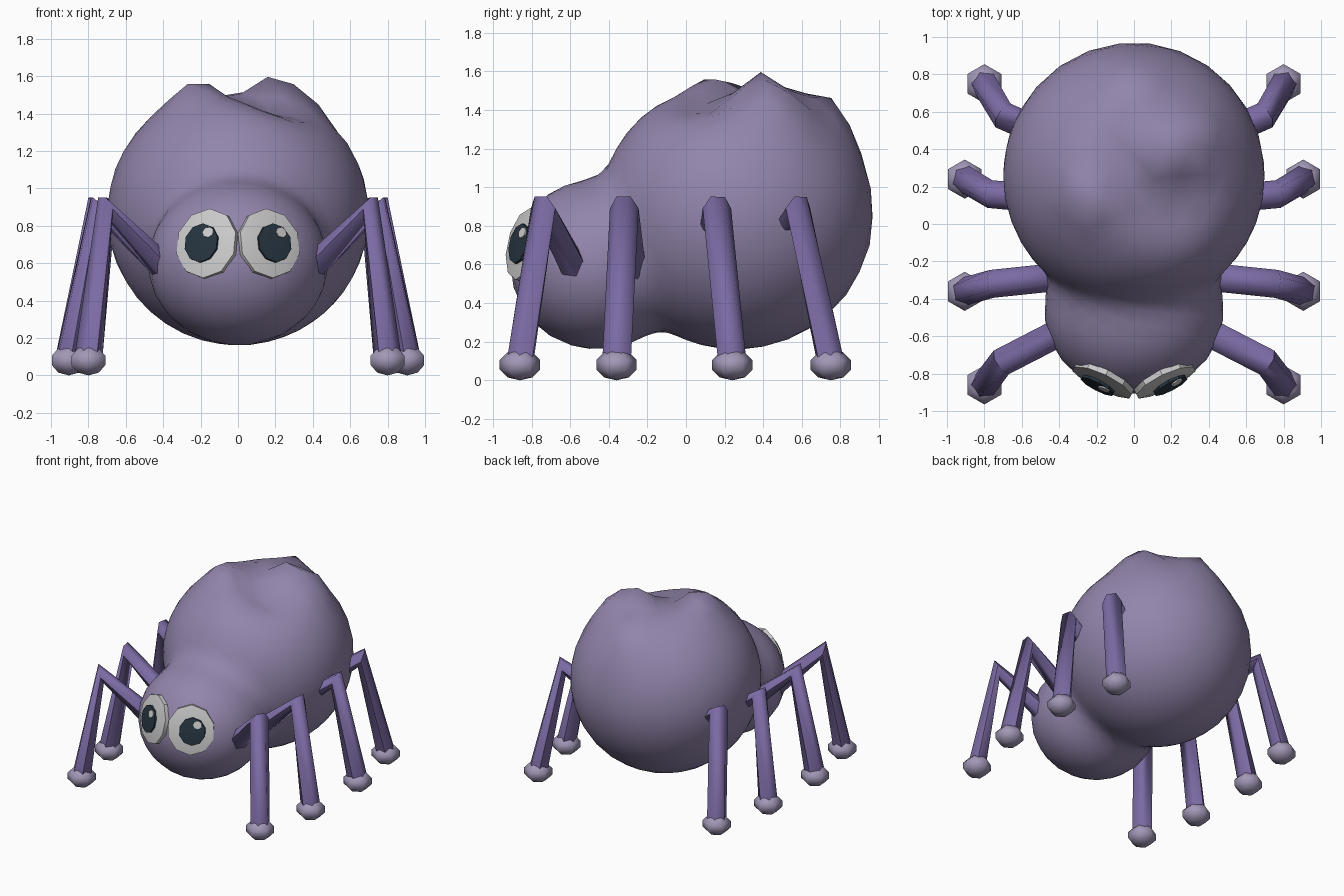
import bpy, bmesh, math
from mathutils import Vector, Matrix

if "Cube" in bpy.data.objects:
    bpy.data.objects.remove(bpy.data.objects["Cube"])


def material(name, r, g, b):
    m = bpy.data.materials.new(name)
    m.diffuse_color = (r, g, b, 1)
    m.use_nodes = True
    m.node_tree.nodes["Principled BSDF"].inputs["Base Color"].default_value = m.diffuse_color
    return m


BODY = material("body_purple", 0.29, 0.235, 0.41)
LEG = material("leg_purple", 0.20, 0.145, 0.37)
FOOT = material("foot_lilac", 0.36, 0.31, 0.47)
WHITE = material("eye_white", 0.72, 0.72, 0.70)
DARK = material("pupil_dark", 0.02, 0.035, 0.05)


def smooth(ob, angle):
    bpy.ops.object.select_all(action='DESELECT')
    ob.select_set(True)
    bpy.context.view_layer.objects.active = ob
    bpy.ops.object.shade_smooth_by_angle(angle=math.radians(angle))


def add_object(name, bm, mat, angle):
    mesh = bpy.data.meshes.new(name)
    bm.to_mesh(mesh)
    bm.free()
    ob = bpy.data.objects.new(name, mesh)
    bpy.context.collection.objects.link(ob)
    mesh.materials.append(mat)
    smooth(ob, angle)


# Body: abdomen and head ellipsoids blended outward from a shared inner point
ORIGIN = Vector((0, -0.1, 0.7))
ABDOMEN = (Vector((0, 0.26, 0.86)), Vector((0.70, 0.71, 0.70)))
HEAD = (Vector((0, -0.46, 0.60)), Vector((0.48, 0.45, 0.44)))
# Lumps and hollows on the back: x, y, height, spread
LUMPS = [(-0.23, 0.14, 0.10, 0.09), (0.15, 0.35, 0.12, 0.10),
         (0.36, 0.47, 0.12, 0.08), (0.0, 0.77, 0.10, 0.10),
         (0.20, 0.12, -0.12, 0.15), (-0.03, 0.28, -0.10, 0.13)]


def ray_exit(d, ellipsoid):
    c, a = ellipsoid
    o = Vector([(ORIGIN[i] - c[i]) / a[i] for i in range(3)])
    e = Vector([d[i] / a[i] for i in range(3)])
    A, B, C = e.dot(e), o.dot(e), o.dot(o) - 1
    return (-B + math.sqrt(B * B - A * C)) / A


bm = bmesh.new()
bmesh.ops.create_icosphere(bm, subdivisions=4, radius=1)
BLEND = 0.15
for v in bm.verts:
    d = v.co.normalized()
    ra, rh = ray_exit(d, ABDOMEN), ray_exit(d, HEAD)
    h = max(BLEND - abs(ra - rh), 0) / BLEND
    p = ORIGIN + d * (max(ra, rh) + h * h * BLEND / 4)
    if p.z > 1.1:
        p.z += sum(s * math.exp(-((p.x - x) ** 2 + (p.y - y) ** 2) / (2 * w * w))
                   for x, y, s, w in LUMPS)
    v.co = p
add_object("body", bm, BODY, 70)


# Eyes: shallow faceted domes that follow the curve of the head
def dome(name, frame, x, y, lift, rx, ry, sides, mat, skirt):
    def point(k, drop):
        a = 2 * math.pi * (k + 0.5) / sides
        px, py = x + rx * math.cos(a), y + ry * math.sin(a)
        return frame @ Vector((px, py, lift - drop - (px * px + py * py) / 0.96))
    bm = bmesh.new()
    tip = bm.verts.new(frame @ Vector((x, y, lift - (x * x + y * y) / 0.96)))
    top = [bm.verts.new(point(k, 0)) for k in range(sides)]
    low = [bm.verts.new(point(k, skirt)) for k in range(sides)]
    for k in range(sides):
        n = (k + 1) % sides
        bm.faces.new((tip, top[k], top[n]))
        bm.faces.new((top[k], low[k], low[n], top[n]))
    add_object(name, bm, mat, 35)


for side, s in (("left", -1), ("right", 1)):
    normal = Vector((s * 0.42, -0.87, 0.22))
    frame = (Matrix.Translation((s * 0.185, -0.878, 0.715))
             @ normal.to_track_quat('Z', 'Y').to_matrix().to_4x4())
    dome(side + "_eye_white", frame, 0, 0, 0, 0.178, 0.19, 10, WHITE, 0.03)
    dome(side + "_pupil", frame, s * 0.015, -0.005, 0.008, 0.1, 0.106, 10, DARK, 0.015)
    dome(side + "_eye_glint", frame, s * 0.015 + 0.04, 0.05, 0.014,
         0.033, 0.03, 7, WHITE, 0.01)

# Legs: six-sided bent tubes with rounded feet, mirrored left and right
LEGS = [("front", (0.38, -0.57, 0.56), (0.71, -0.74, 0.89), (0.80, -0.86, 0.09)),
        ("mid_front", (0.38, -0.28, 0.56), (0.76, -0.32, 0.89), (0.905, -0.36, 0.09)),
        ("mid_back", (0.45, 0.13, 0.65), (0.77, 0.16, 0.89), (0.905, 0.24, 0.09)),
        ("back", (0.45, 0.47, 0.70), (0.70, 0.58, 0.89), (0.80, 0.75, 0.09))]
for name, *points in LEGS:
    for side, s in (("left", -1), ("right", 1)):
        curve = bpy.data.curves.new(f"{side}_{name}_leg", 'CURVE')
        curve.dimensions = '3D'
        curve.bevel_depth = 0.075
        curve.bevel_resolution = 1
        curve.use_fill_caps = True
        spline = curve.splines.new('POLY')
        spline.points.add(len(points) - 1)
        for sp, (x, y, z) in zip(spline.points, points):
            sp.co = (s * x, y, z, 1)
        curve.materials.append(LEG)
        ob = bpy.data.objects.new(curve.name, curve)
        bpy.context.collection.objects.link(ob)
        bpy.ops.object.select_all(action='DESELECT')
        ob.select_set(True)
        bpy.context.view_layer.objects.active = ob
        bpy.ops.object.convert(target='MESH')
        smooth(bpy.context.view_layer.objects.active, 70)

        foot = bmesh.new()
        bmesh.ops.create_uvsphere(foot, u_segments=6, v_segments=5, radius=1)
        x, y, _ = points[-1]
        foot.transform(Matrix.Translation((s * x, y, 0.08))
                       @ Matrix.Diagonal((0.11, 0.11, 0.08, 1)))
        add_object(f"{side}_{name}_foot", foot, FOOT, 70)
